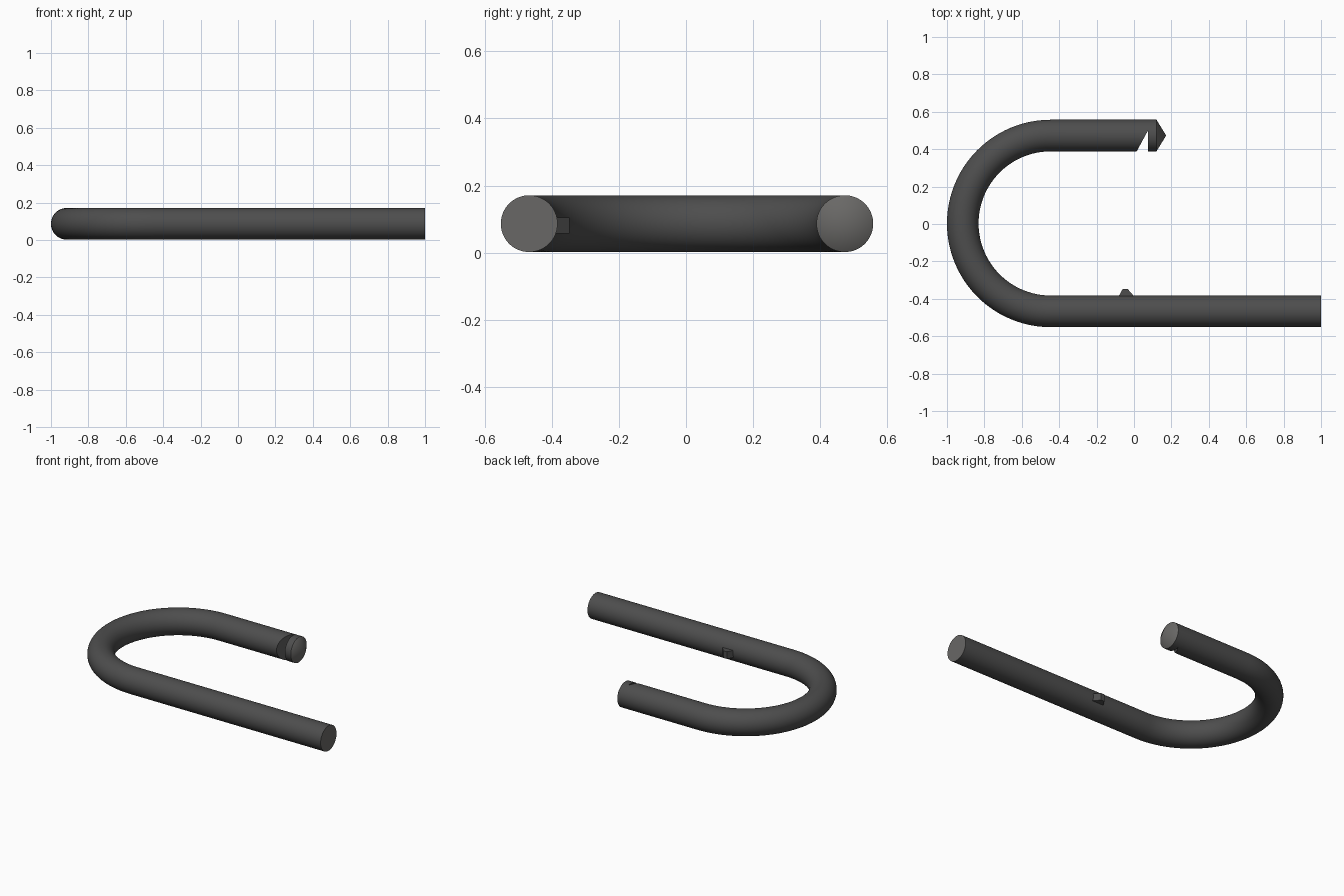
import bpy, bmesh, math
from mathutils import Vector

if "Cube" in bpy.data.objects:
    bpy.data.objects.remove(bpy.data.objects["Cube"])

R, ZC = 0.0845, 0.0865
CY, BEND = 0.003, 0.47
BX = -1 + R + BEND


def material(name, c):
    m = bpy.data.materials.new(name)
    m.diffuse_color = (*c, 1)
    m.use_nodes = True
    m.node_tree.nodes["Principled BSDF"].inputs["Base Color"].default_value = m.diffuse_color
    return m


steel = material("dark steel", (0.075, 0.075, 0.075))
cut_steel = material("cut steel", (0.14, 0.137, 0.132))


def make(name, bm, mats):
    bmesh.ops.recalc_face_normals(bm, faces=bm.faces)
    me = bpy.data.meshes.new(name)
    bm.to_mesh(me)
    bm.free()
    ob = bpy.data.objects.new(name, me)
    bpy.context.collection.objects.link(ob)
    for m in mats:
        me.materials.append(m)
    return ob


def prism(name, pts, z0, z1, mats):
    bm = bmesh.new()
    f = bm.faces.new([bm.verts.new((x, y, z0)) for x, y in pts])
    ext = bmesh.ops.extrude_face_region(bm, geom=[f])["geom"]
    bmesh.ops.translate(bm, vec=(0, 0, z1 - z0),
                        verts=[v for v in ext if isinstance(v, bmesh.types.BMVert)])
    return make(name, bm, mats)


# Shackle: round bar swept along long arm, bend and short arm
path = [(1.0, CY - BEND, 0)]
for i in range(49):
    a = math.pi * i / 48
    path.append((BX - BEND * math.sin(a), CY - BEND * math.cos(a), a))
path.append((0.12, CY + BEND, math.pi))
N = 64
bm = bmesh.new()
rings = []
for x, y, a in path:
    out = Vector((-math.sin(a), -math.cos(a), 0))
    rings.append([bm.verts.new(Vector((x, y, ZC)) + out * R * math.cos(t)
                               + Vector((0, 0, R * math.sin(t))))
                  for t in (2 * math.pi * k / N for k in range(N))])
for r0, r1 in zip(rings, rings[1:]):
    for k in range(N):
        bm.faces.new((r0[k], r0[(k + 1) % N], r1[(k + 1) % N], r1[k]))
bm.faces.new(rings[0]).material_index = 1
# Pointed tip on the short arm
tip = bm.verts.new((0.172, CY + BEND, ZC))
for k in range(N):
    bm.faces.new((rings[-1][k], rings[-1][(k + 1) % N], tip)).material_index = 1
shackle = make("shackle", bm, [steel, cut_steel])

# Locking notch cut into the inner side of the short arm
cutter = prism("notch_cutter", [(0.007, 0.375), (0.076, 0.502), (0.076, 0.375)],
               -0.1, 0.3, [steel])
cutter.hide_render = True
cutter.hide_viewport = True
mod = shackle.modifiers.new("notch", 'BOOLEAN')
mod.object = cutter
mod.operation = 'DIFFERENCE'
mod.solver = 'EXACT'
bpy.context.view_layer.objects.active = shackle
shackle.select_set(True)
bpy.ops.object.modifier_apply(modifier=mod.name)
bpy.ops.object.shade_smooth_by_angle(angle=math.radians(30))
bpy.data.objects.remove(cutter)

# Small stop tooth on the inner side of the long arm
prism("stop_tooth", [(-0.09, -0.40), (-0.06, -0.347), (-0.034, -0.347), (0.012, -0.40)],
      0.057, 0.105, [steel])
